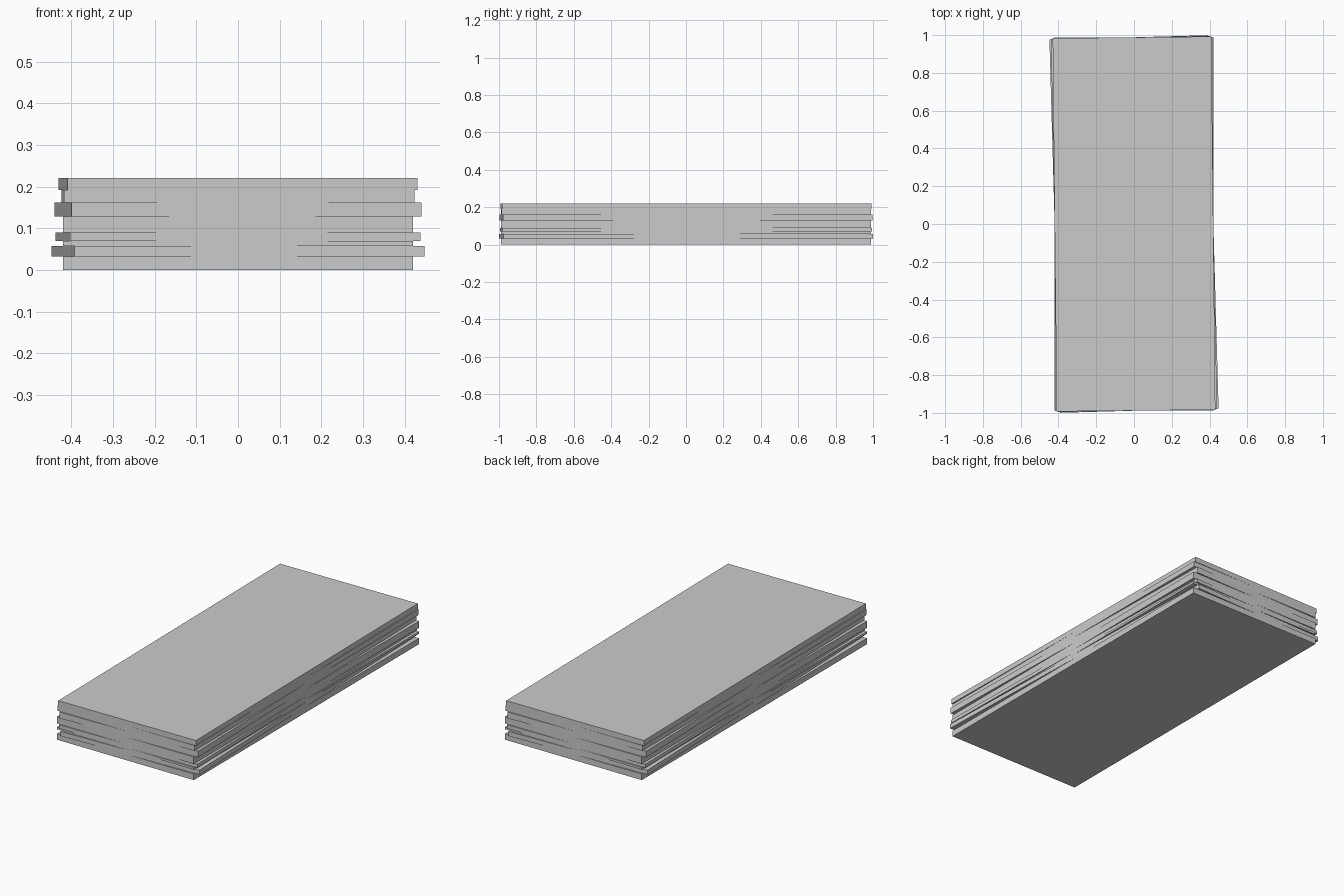
import bpy, bmesh
from mathutils import Matrix, Vector

if "Cube" in bpy.data.objects:
    bpy.data.objects.remove(bpy.data.objects["Cube"])

WIDTH, LENGTH = 0.84, 1.976

# Each bundle of the stack: bottom z, top z, twist about z (radians)
LAYERS = [
    (0.000, 0.033, 0.0),
    (0.033, 0.058, 0.0283),
    (0.058, 0.070, 0.0),
    (0.070, 0.090, 0.0175),
    (0.090, 0.128, 0.0),
    (0.128, 0.162, 0.0205),
    (0.162, 0.192, 0.003),
    (0.192, 0.221, 0.0108),
]


def add_layer(name, z0, z1, twist):
    """Flat rectangular slab, slightly twisted in the stack."""
    bm = bmesh.new()
    bmesh.ops.create_cube(bm, size=1.0)
    bmesh.ops.scale(bm, vec=Vector((WIDTH, LENGTH, z1 - z0)), verts=bm.verts)
    mesh = bpy.data.meshes.new(name)
    bm.to_mesh(mesh)
    bm.free()
    obj = bpy.data.objects.new(name, mesh)
    obj.matrix_world = (Matrix.Translation((0, 0, (z0 + z1) / 2))
                        @ Matrix.Rotation(twist, 4, 'Z'))
    bpy.context.collection.objects.link(obj)


# Stack of sheets
for i, (z0, z1, twist) in enumerate(LAYERS, 1):
    add_layer(f"sheet_bundle_{i}", z0, z1, twist)
